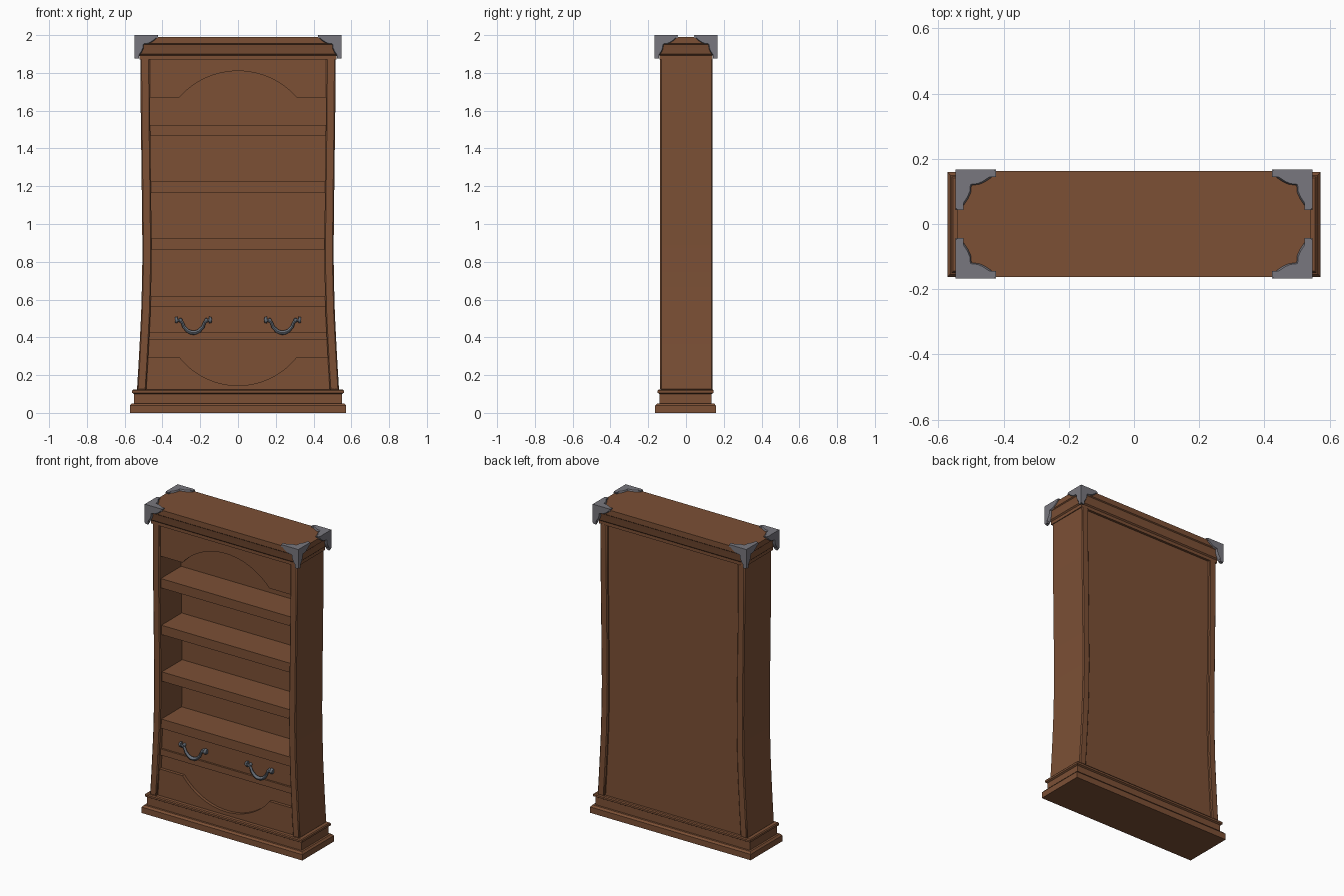
import bpy, bmesh, math
from mathutils import Vector

if "Cube" in bpy.data.objects:
    bpy.data.objects.remove(bpy.data.objects["Cube"])


def material(name, rgb):
    m = bpy.data.materials.new(name)
    m.diffuse_color = (*rgb, 1)
    m.use_nodes = True
    m.node_tree.nodes["Principled BSDF"].inputs["Base Color"].default_value = m.diffuse_color
    return m


WOOD = material("brown wood", (0.20, 0.080, 0.036))
METAL = material("grey metal", (0.19, 0.185, 0.21))
STEEL = material("blue grey steel", (0.135, 0.155, 0.185))


def finish(name, bm, mat, smooth=30):
    bmesh.ops.recalc_face_normals(bm, faces=bm.faces)
    me = bpy.data.meshes.new(name)
    bm.to_mesh(me)
    bm.free()
    ob = bpy.data.objects.new(name, me)
    bpy.context.collection.objects.link(ob)
    me.materials.append(mat)
    bpy.ops.object.select_all(action='DESELECT')
    ob.select_set(True)
    bpy.context.view_layer.objects.active = ob
    bpy.ops.object.shade_smooth_by_angle(angle=math.radians(smooth))
    return ob


def slab(name, pts, y0, y1, mat=WOOD, bevel=0):
    """Extrude an x-z outline from y0 to y1."""
    bm = bmesh.new()
    f = bm.faces.new([bm.verts.new((x, y0, z)) for x, z in pts])
    ext = bmesh.ops.extrude_face_region(bm, geom=[f])
    bmesh.ops.translate(bm, vec=(0, y1 - y0, 0),
                        verts=[v for v in ext["geom"] if isinstance(v, bmesh.types.BMVert)])
    ob = finish(name, bm, mat)
    if bevel:
        b = ob.modifiers.new("bevel", 'BEVEL')
        b.width, b.segments = bevel, 1
        b.limit_method, b.angle_limit = 'ANGLE', math.radians(50)
    return ob


def board(name, hw, z0, z1, y0, y1, bevel=0):
    return slab(name, [(-hw, z0), (hw, z0), (hw, z1), (-hw, z1)], y0, y1, WOOD, bevel)


def moulding(name, hx, hy, cy, profile):
    """Stack of rectangular rings: profile is (inset, z)."""
    bm = bmesh.new()
    rings = []
    for d, z in profile:
        a, b = hx - d, hy - d
        rings.append([bm.verts.new((sx * a, cy + sy * b, z))
                      for sx, sy in ((-1, -1), (1, -1), (1, 1), (-1, 1))])
    for r, s in zip(rings, rings[1:]):
        for i in range(4):
            bm.faces.new((r[i], r[(i + 1) % 4], s[(i + 1) % 4], s[i]))
    bm.faces.new(rings[0])
    bm.faces.new(rings[-1])
    return finish(name, bm, WOOD, 10)


# Plinth and crown mouldings
moulding("plinth", 0.573, 0.161, -0.002,
         [(0, 0), (0, .038), (.01, .05), (.023, .05), (.023, .1), (.013, .106), (.013, .118), (.018, .124)])
moulding("crown", 0.543, 0.162, 0,
         [(.022, 1.872), (.022, 1.893), (.014, 1.9), (.008, 1.94), (.006, 1.95), (0, 1.955), (0, 1.99)])

# Side panels flaring gently toward the bottom
outer = [(.535, .12), (.527, .25), (.52, .38), (.513, .52), (.508, .7), (.506, .85),
         (.508, 1.05), (.511, 1.3), (.515, 1.6), (.516, 1.88)]
for s, n in ((-1, "left"), (1, "right")):
    pts = outer + [(x - 0.049, z) for x, z in reversed(outer)]
    slab(n + "_side_panel", [(s * x, z) for x, z in pts], -0.137, 0.141, bevel=0.006)

# Back panel and shelves
board("back_panel", 0.487, 0.11, 1.885, 0.085, 0.125)
for i, z in enumerate((.56, .865, 1.165, 1.465)):
    board("shelf_%d" % (i + 1), 0.487, z, z + .06, -0.122, 0.09)

# Drawer front, rail under it, and lower recessed panel
board("drawer_front", 0.487, .42, .565, -0.108, 0.09)
board("lower_rail", 0.487, .385, .425, -0.12, 0.09)
board("lower_panel", 0.487, .11, .39, -0.102, 0.09)


# Arched valance at the top, dipped apron at the bottom
def arc(z0, rise, half=.31, n=24):
    r = (half ** 2 + rise ** 2) / (2 * abs(rise))
    a = math.asin(half / r)
    sg = 1 if rise > 0 else -1
    return [(r * math.sin(-a + 2 * a * i / n),
             z0 + rise - sg * r * (1 - math.cos(-a + 2 * a * i / n))) for i in range(n + 1)]


slab("top_valance", [(-.487, 1.885), (-.487, 1.67)] + arc(1.67, .14) + [(.487, 1.67), (.487, 1.885)],
     -0.124, -0.104)
slab("bottom_apron", [(-.487, .11), (-.487, .295)] + arc(.295, -.15) + [(.487, .295), (.487, .11)],
     -0.122, -0.1)

# Corner brackets: three lobed plates meeting at each crown corner
LOBE = [(0, 0), (.125, 0), (.121, .014), (.108, .027), (.09, .039), (.072, .047), (.056, .048), (.05, .05),
        (.048, .056), (.047, .072), (.039, .09), (.027, .108), (.014, .121), (0, .125)]


def bracket(name, sx, sy):
    bm = bmesh.new()
    c = Vector((sx * .548, sy * .168, 2.0))
    X, Y, Z = Vector((-sx, 0, 0)), Vector((0, -sy, 0)), Vector((0, 0, -1))
    for u, v, w, t in ((X, Y, Z, .015), (X, Z, Y, .024), (Y, Z, X, .024)):
        n = len(LOBE)
        rings = []
        # raised face is slightly smaller than the foot, giving a chamfered lip
        for k, d in ((.94, 0), (1, .007), (1, t)):
            rings.append([bm.verts.new(c + u * a * k + v * b * k + w * d) for a, b in LOBE])
        for r, s in zip(rings, rings[1:]):
            for i in range(n):
                j = (i + 1) % n
                bm.faces.new((r[i], r[j], s[j], s[i]))
        bm.faces.new(rings[0])
        bm.faces.new(rings[-1])
    finish(name, bm, METAL, 40)


for sx in (-1, 1):
    for sy in (-1, 1):
        bracket("corner_bracket_%s_%s" % ("left" if sx < 0 else "right",
                                          "front" if sy < 0 else "back"), sx, sy)


# Drawer pulls: drooping tube with end knobs
def pull(name, cx):
    half = [(.098, .492), (.075, .49), (.06, .48), (.05, .455), (.03, .434), (.012, .426)]
    path = [(-x, z) for x, z in half] + [(0, .425)] + [(x, z) for x, z in reversed(half)]
    bm = bmesh.new()
    rings, N = [], 8
    for i, (x, z) in enumerate(path):
        a, b = path[max(i - 1, 0)], path[min(i + 1, len(path) - 1)]
        t = Vector((b[0] - a[0], 0, b[1] - a[1])).normalized()
        side = Vector((-t.z, 0, t.x))
        r = .008 + .004 * max(0, 1 - abs(x) / .06)
        rings.append([bm.verts.new(Vector((cx + x, -.123, z)) + side * r * math.cos(q)
                                   + Vector((0, 1, 0)) * r * math.sin(q))
                      for q in (2 * math.pi * k / N for k in range(N))])
    for r, s in zip(rings, rings[1:]):
        for i in range(N):
            bm.faces.new((r[i], r[(i + 1) % N], s[(i + 1) % N], s[i]))
    bm.faces.new(rings[0])
    bm.faces.new(rings[-1])
    for s in (-1, 1):
        # end knob and post into the drawer
        for dx, dz, rad, dep, y in ((.09, .492, .018, .014, -.125), (.068, .492, .011, .03, -.115)):
            g = bmesh.ops.create_cone(bm, cap_ends=True, segments=12, radius1=rad, radius2=rad * .8, depth=dep)
            for v in g["verts"]:
                p = v.co.copy()
                if rad > .015:   # knob lies along x
                    v.co = Vector((cx + s * (dx + p.z), -.117 + p.x * .9, dz + p.y))
                else:            # post lies along y
                    v.co = Vector((cx + s * dx + p.x, y - p.z, dz + p.y))
    finish(name, bm, STEEL, 45)


pull("left_drawer_pull", -.236)
pull("right_drawer_pull", .236)
